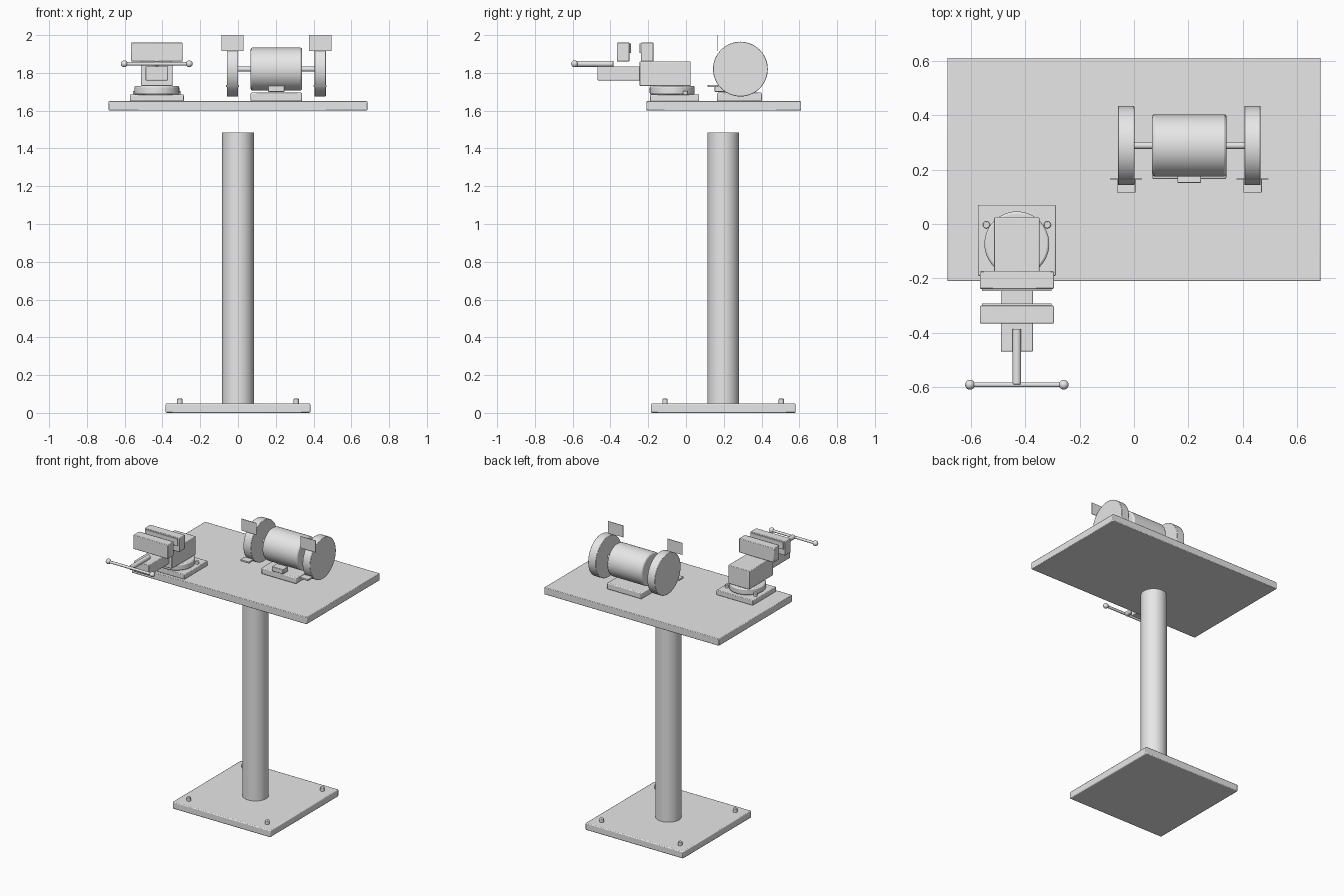
import bpy
import math
from mathutils import Vector

if "Cube" in bpy.data.objects:
    bpy.data.objects.remove(bpy.data.objects["Cube"], do_unlink=True)

grey = bpy.data.materials.new("light_grey")
grey.use_nodes = True
colour = (0.8, 0.8, 0.8, 1)
grey.diffuse_color = colour
grey.node_tree.nodes["Principled BSDF"].inputs["Base Color"].default_value = colour

ROTATION = {"x": (0, math.pi / 2, 0), "y": (math.pi / 2, 0, 0), "z": (0, 0, 0)}


def finish(name, bevel):
    """Name, colour and smooth the active object, with softened edges."""
    ob = bpy.context.object
    ob.name = name
    ob.data.materials.append(grey)
    bpy.ops.object.shade_smooth_by_angle(angle=math.radians(35))
    if bevel:
        mod = ob.modifiers.new("soft_edges", "BEVEL")
        mod.width = bevel
        mod.segments = 2
        mod.limit_method = "ANGLE"
        mod.angle_limit = math.radians(40)
    return ob


def box(name, low, high, bevel=0.004):
    low, high = Vector(low), Vector(high)
    bpy.ops.mesh.primitive_cube_add(size=1, location=(low + high) / 2)
    bpy.context.object.scale = high - low
    bpy.ops.object.transform_apply(location=False, rotation=False, scale=True)
    return finish(name, bevel)


def rod(name, centre, radius, length, axis="z", bevel=0.0, sides=48):
    bpy.ops.mesh.primitive_cylinder_add(vertices=sides, radius=radius, depth=length,
                                        location=centre, rotation=ROTATION[axis])
    return finish(name, bevel)


def ball(name, centre, radius):
    bpy.ops.mesh.primitive_uv_sphere_add(segments=24, ring_count=12,
                                         radius=radius, location=centre)
    return finish(name, 0)


# Pedestal: floor plate, anchor bolts, column and table
py = 0.197
box("floor_plate", (-0.383, py - 0.383, 0), (0.383, py + 0.383, 0.05), 0.006)
for sx in (-1, 1):
    for sy in (-1, 1):
        rod("anchor_bolt", (sx * 0.308, py + sy * 0.308, 0.06), 0.014, 0.03, bevel=0.003, sides=24)
rod("column", (0, py, 0.765), 0.084, 1.44, bevel=0.003, sides=64)
box("table_top", (-0.685, -0.21, 1.6), (0.685, 0.61, 1.65))

# Vise: base, swivel and body
vx = -0.43
box("vise_base", (vx - 0.143, -0.19, 1.65), (vx + 0.143, 0.07, 1.685))
rod("vise_swivel", (vx, -0.073, 1.708), 0.119, 0.046, bevel=0.008)
for side in (-1, 1):
    rod("vise_bolt", (vx + side * 0.112, -0.003, 1.69), 0.013, 0.03, bevel=0.003, sides=24)
box("vise_body", (vx - 0.083, -0.245, 1.73), (vx + 0.083, 0.025, 1.86))
box("vise_slide", (vx - 0.059, -0.468, 1.76), (vx + 0.059, -0.2, 1.835))

# Vise jaws with thin grip plates facing each other
for name, back, front, grip in (("fixed", -0.173, -0.238, -0.242),
                                ("moving", -0.3, -0.365, -0.296)):
    box(name + "_jaw", (vx - 0.136, front, 1.86), (vx + 0.136, back, 1.96))
    box(name + "_jaw_grip", (vx - 0.128, grip - 0.004, 1.905),
        (vx + 0.128, grip + 0.004, 1.955), 0.001)

# Vise screw and sliding handle
hz, hy = 1.848, -0.59
rod("vise_screw", (vx, -0.487, hz), 0.016, 0.205, "y", 0.003, 32)
rod("vise_handle", (vx, hy, hz), 0.009, 0.344, "x", sides=24)
for side in (-1, 1):
    ball("handle_knob", (vx + side * 0.172, hy, hz), 0.018)

# Bench grinder: foot, motor, shaft and switch
gx, gy, gz = 0.203, 0.288, 1.82
box("grinder_foot", (gx - 0.136, 0.165, 1.65), (gx + 0.136, 0.402, 1.695), 0.006)
rod("grinder_motor", (gx, gy, gz), 0.114, 0.273, "x", 0.01, 64)
rod("grinder_shaft", (gx, gy, gz), 0.013, 0.44, "x", sides=24)
box("grinder_switch", (gx - 0.043, 0.151, 1.7), (gx + 0.043, 0.21, 1.733), 0.003)

# Grinding wheels with eye shields and tool rests
for side in (-1, 1):
    wx = gx + side * 0.232
    rod("grinding_wheel", (wx, gy, gz), 0.145, 0.06, "x", 0.003, 64)
    box("eye_shield", (wx - 0.059, 0.163, 1.917), (wx + 0.059, 0.167, 2.0), 0)
    box("tool_rest", (wx - 0.034, 0.115, 1.725), (wx + 0.034, 0.167, 1.737), 0.002)
